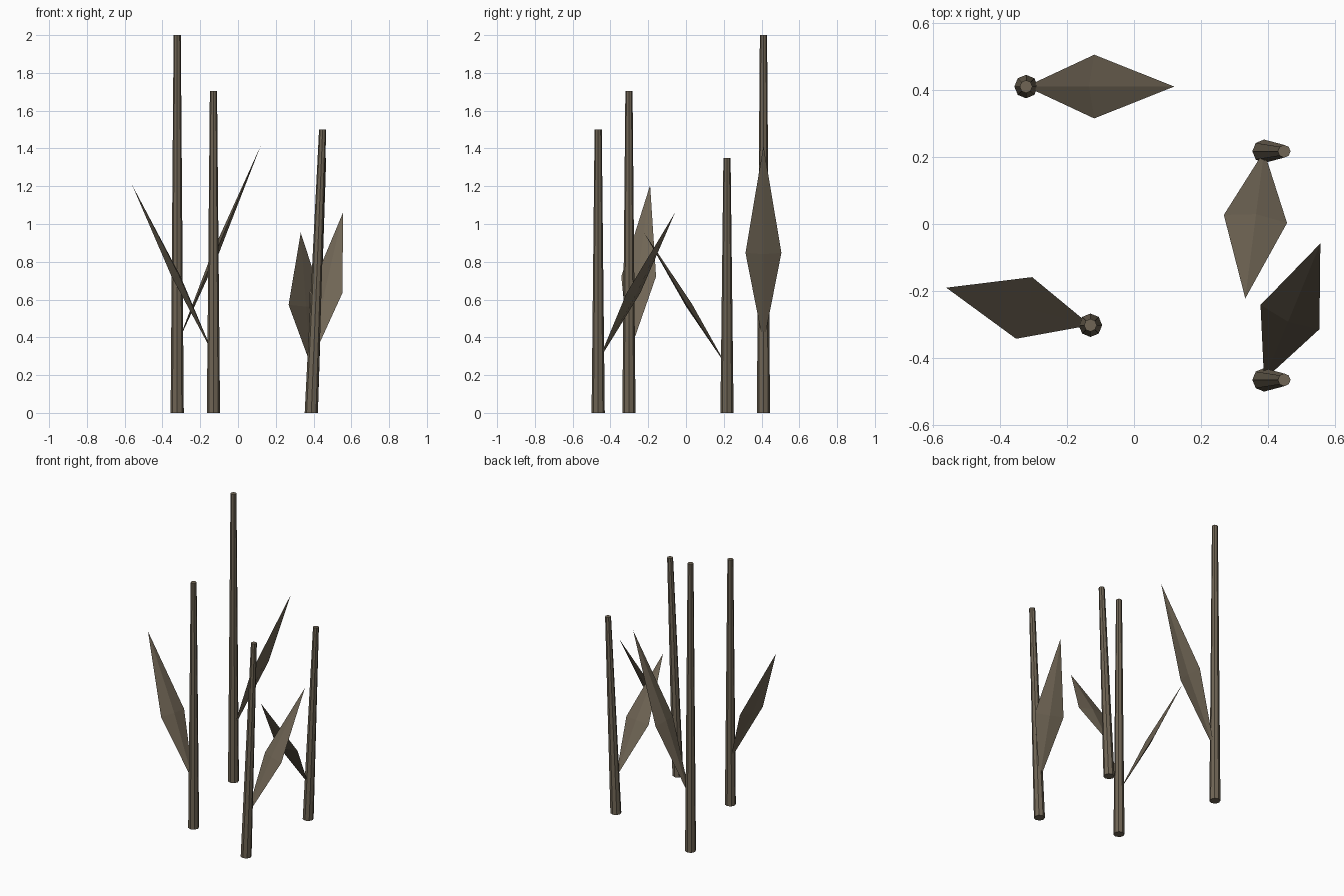
import bpy, bmesh
from mathutils import Vector

if "Cube" in bpy.data.objects:
    bpy.data.objects.remove(bpy.data.objects["Cube"])

SIDES = 8
R_BASE, R_TOP = 0.035, 0.019
LEAF_HALF_WIDTH, LEAF_HALF_THICK = 0.095, 0.017

mat = bpy.data.materials.new("dry_reed")
mat.diffuse_color = (0.16, 0.13, 0.09, 1)
mat.use_nodes = True
mat.node_tree.nodes["Principled BSDF"].inputs["Base Color"].default_value = mat.diffuse_color


def finish(name, bm):
    bmesh.ops.recalc_face_normals(bm, faces=bm.faces[:])
    mesh = bpy.data.meshes.new(name)
    bm.to_mesh(mesh)
    bm.free()
    mesh.materials.append(mat)
    bpy.context.collection.objects.link(bpy.data.objects.new(name, mesh))


# Tapered stalk, its top shifted sideways by lean
def stalk(name, x, y, h, lean):
    bm = bmesh.new()
    bmesh.ops.create_cone(bm, cap_ends=True, segments=SIDES,
                          radius1=R_BASE, radius2=R_TOP, depth=h)
    for v in bm.verts:
        t = v.co.z / h + 0.5
        v.co += Vector((x + lean * t, y, h / 2))
    finish(name, bm)


# Flat diamond leaf with a raised rib on both sides
def leaf(name, base, tip):
    base, tip = Vector(base), Vector(tip)
    axis = tip - base
    side = axis.cross(Vector((0, 0, 1))).normalized()
    normal = side.cross(axis).normalized()
    mid = base.lerp(tip, 0.46)
    bm = bmesh.new()
    ring = [bm.verts.new(mid + d) for d in (
        side * LEAF_HALF_WIDTH, normal * LEAF_HALF_THICK,
        -side * LEAF_HALF_WIDTH, -normal * LEAF_HALF_THICK)]
    for end in (base, tip):
        v = bm.verts.new(end)
        for i in range(4):
            bm.faces.new((ring[i], ring[(i + 1) % 4], v))
    finish(name, bm)


# Each reed: stalk x, y, height, lean, leaf tip x, y
reeds = [
    (-0.322, 0.41, 2.00, 0.0, 0.12, 0.41),
    (-0.13, -0.302, 1.705, 0.0, -0.56, -0.19),
    (0.388, 0.217, 1.35, 0.06, 0.332, -0.222),
    (0.388, -0.465, 1.50, 0.06, 0.556, -0.058),
]
for i, (x, y, h, lean, tx, ty) in enumerate(reeds, 1):
    stalk(f"reed_stalk_{i}", x, y, h, lean)
    leaf(f"reed_leaf_{i}", (x, y, 0.182 * h), (tx, ty, 0.707 * h))
